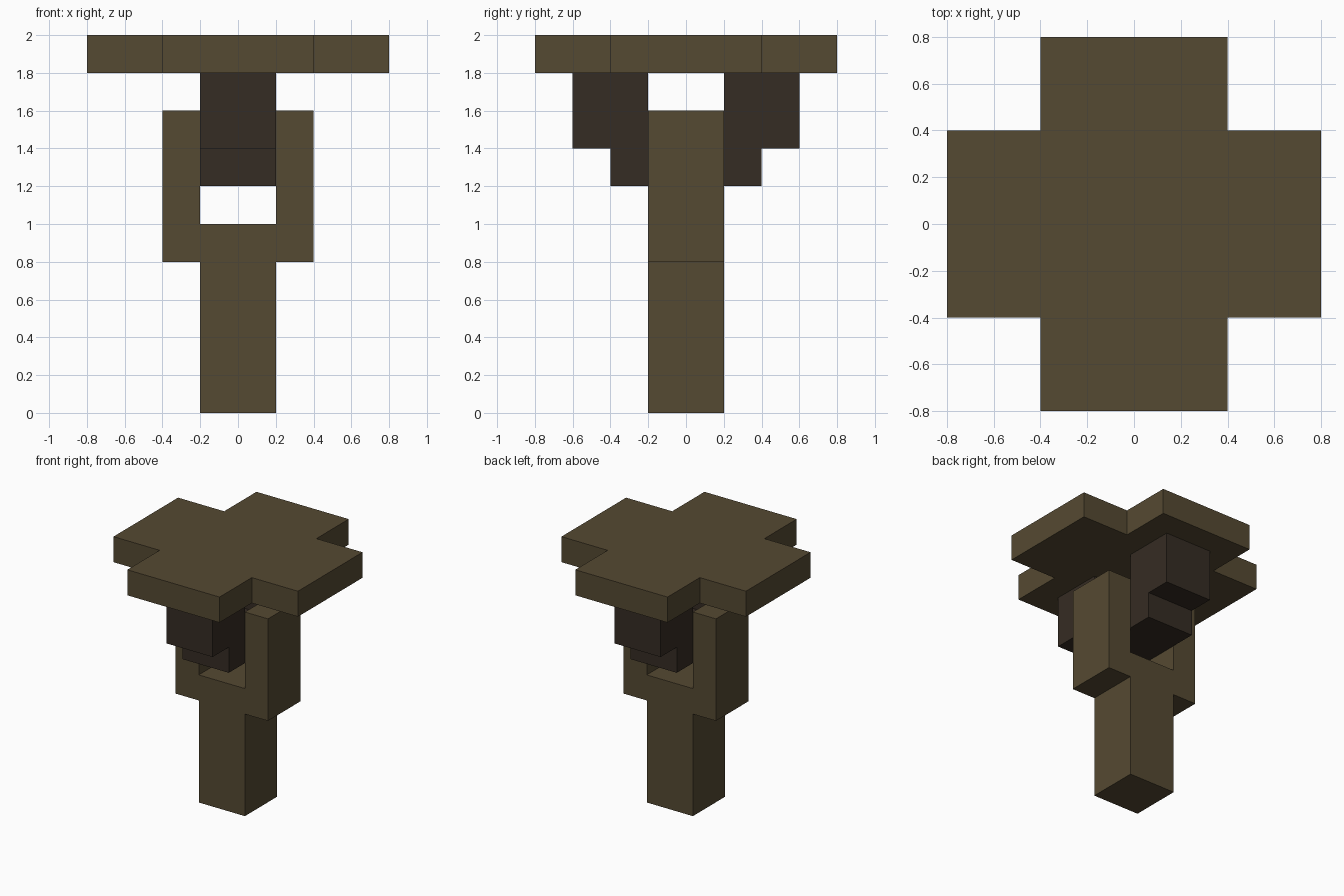
import bpy
import bmesh
from mathutils import Vector

if "Cube" in bpy.data.objects:
    bpy.data.objects.remove(bpy.data.objects["Cube"], do_unlink=True)


def make_material(name, color):
    mat = bpy.data.materials.new(name)
    mat.use_nodes = True
    mat.diffuse_color = color
    mat.node_tree.nodes["Principled BSDF"].inputs["Base Color"].default_value = color
    return mat


def extruded_part(name, half, place, depth, mat):
    """Mirror a half outline, lay it out with place(u, v) and extrude it by depth."""
    outline = half + [(-u, v) for u, v in reversed(half)]
    bm = bmesh.new()
    face = bm.faces.new([bm.verts.new(place(u, v)) for u, v in outline])
    moved = bmesh.ops.extrude_face_region(bm, geom=[face], use_keep_orig=True)["geom"]
    verts = [g for g in moved if isinstance(g, bmesh.types.BMVert)]
    bmesh.ops.translate(bm, verts=verts, vec=Vector(depth))
    bmesh.ops.recalc_face_normals(bm, faces=bm.faces)
    mesh = bpy.data.meshes.new(name)
    bm.to_mesh(mesh)
    bm.free()
    mesh.materials.append(mat)
    obj = bpy.data.objects.new(name, mesh)
    bpy.context.collection.objects.link(obj)
    return obj


brown = make_material("brown", (0.091, 0.067, 0.032, 1))
dark_brown = make_material("dark brown", (0.036, 0.025, 0.017, 1))

# Trunk that splits into a two-armed fork to the sides
trunk = [(0.2, 0), (0.2, 0.8), (0.4, 0.8), (0.4, 1.6), (0.2, 1.6), (0.2, 1.0)]
extruded_part("forked_trunk", trunk, lambda u, v: (u, -0.2, v), (0, 0.4, 0), brown)

# Stepped dark branches running front to back through the fork
branch = [(0.4, 1.2), (0.4, 1.4), (0.6, 1.4), (0.6, 1.8), (0.2, 1.8), (0.2, 1.4)]
extruded_part("crossing_branches", branch, lambda u, v: (-0.2, u, v), (0.4, 0, 0), dark_brown)

# Flat cross-shaped canopy
cross = [(0.4, -0.8), (0.4, -0.4), (0.8, -0.4), (0.8, 0.4), (0.4, 0.4), (0.4, 0.8)]
extruded_part("canopy", cross, lambda u, v: (u, v, 1.8), (0, 0, 0.2), brown)
